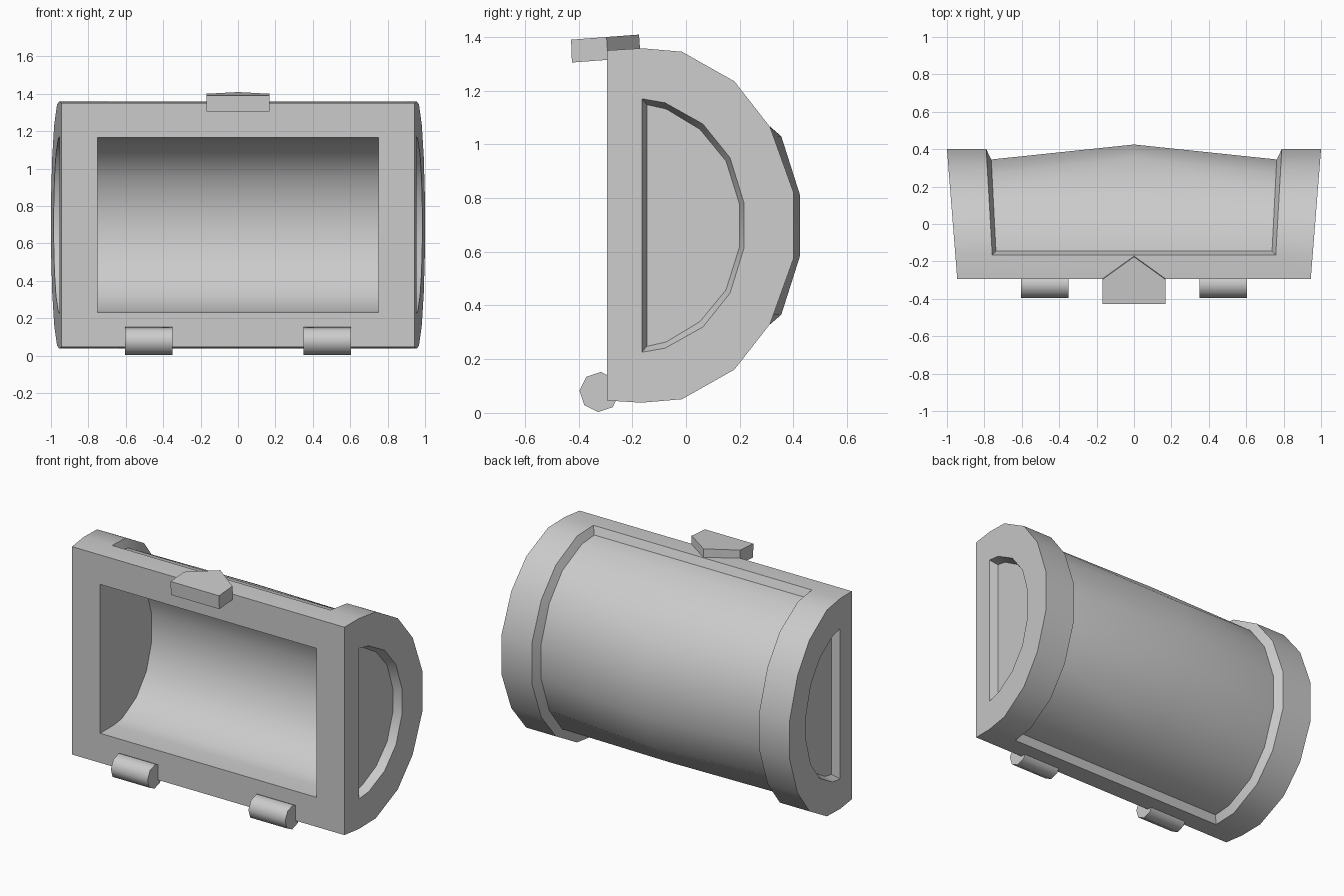
import bpy, bmesh, math

if "Cube" in bpy.data.objects:
    bpy.data.objects.remove(bpy.data.objects["Cube"])

ZC = 0.698  # mid height of the lid

def both(half):
    """Mirror a top half-profile of (y, z) points about mid height."""
    return half + [(y, 2 * ZC - z) for y, z in reversed(half)]

def finish(name, bm, angle):
    bmesh.ops.recalc_face_normals(bm, faces=bm.faces)
    me = bpy.data.meshes.new(name)
    bm.to_mesh(me)
    bm.free()
    ob = bpy.data.objects.new(name, me)
    bpy.context.collection.objects.link(ob)
    bpy.ops.object.select_all(action='DESELECT')
    ob.select_set(True)
    bpy.context.view_layer.objects.active = ob
    if angle:
        bpy.ops.object.shade_smooth_by_angle(angle=math.radians(angle))
    return ob

def bridge(bm, a, b, closed=False):
    n = len(a)
    for i in range(n if closed else n - 1):
        j = (i + 1) % n
        bm.faces.new((a[i], a[j], b[j], b[i]))

# Profiles seen from the side
outer = both([(-.295, 1.35), (-.165, 1.358), (-.015, 1.345), (.18, 1.235), (.313, 1.065), (.4, .823)])
panel = both([(-.145, 1.31), (-.03, 1.295), (.15, 1.195), (.27, 1.035), (.345, .81)])
bulge = both([(-.145, 1.31), (-.03, 1.295), (.165, 1.195), (.355, 1.03), (.425, .81)])
inset = both([(-.164, 1.17), (-.078, 1.155), (.063, 1.076), (.164, .95), (.216, .782)])
floor = both([(-.146, 1.148), (-.074, 1.132), (.052, 1.056), (.149, .938), (.2, .775)])
hollow = both([(-.295, 1.165), (-.164, 1.165), (-.078, 1.155), (.063, 1.076), (.164, .95), (.216, .782)])

end_x = lambda y: .945 + .055 * (y + .295) / .695      # slanted end faces
step_x = lambda y: .758 + .032 * (y + .165) / .565     # inner edge of end band
panel_x = lambda y: .738 + .025 * (y + .145) / .49     # edge of sunken panel

# Lid shell
bm = bmesh.new()
def loop(pts, fx, s=1):
    return [bm.verts.new((s * fx(y), y, z)) for y, z in pts]

mid = loop(bulge, lambda y: 0)
ends, bands, holes = [], [], []
for s in (-1, 1):
    end = loop(outer, end_x, s)
    band = loop(outer[1:-1], step_x, s)
    edge = loop(panel, panel_x, s)
    bridge(bm, end[1:-1], band)          # raised end band
    bridge(bm, band, edge)               # step down to the panel
    bridge(bm, edge, mid)                # bulging panel
    rim = loop(inset, end_x, s)
    base = loop(floor, lambda y: end_x(y) - .05, s)
    bridge(bm, end[1:-1], rim)           # end face around the recess
    bm.faces.new((end[0], end[1], rim[0]))
    bm.faces.new((end[0], rim[0], rim[-1], end[-1]))
    bm.faces.new((end[-1], rim[-1], end[-2]))
    bridge(bm, rim, base, True)          # recess in the end face
    bm.faces.new(base)
    hole = loop(hollow, lambda y: .75, s)
    bm.faces.new(hole)                   # end wall of the hollow
    ends.append(end)
    bands.append((band, edge))
    holes.append(hole)
bridge(bm, holes[0], holes[1])           # curved inside
for k, j in ((0, 1), (-1, -2)):          # top and bottom rims
    (l, le), (r, re) = bands
    bm.faces.new((ends[0][k], ends[0][j], l[k], r[k], ends[1][j], ends[1][k]))
    bm.faces.new((l[k], le[k], mid[k], re[k], r[k]))
front = [ends[0][0], ends[1][0], ends[1][-1], ends[0][-1]]
opening = [holes[0][0], holes[1][0], holes[1][-1], holes[0][-1]]
bridge(bm, front, opening, True)         # front frame
finish("lid_shell", bm, 35)

def prism(name, a, b, angle=0):
    bm = bmesh.new()
    va, vb = [[bm.verts.new(p) for p in ring] for ring in (a, b)]
    bridge(bm, va, vb, True)
    bm.faces.new(va)
    bm.faces.new(vb)
    return finish(name, bm, angle)

# Hinge barrels
for side, s in (("left", -1), ("right", 1)):
    ring = [(-.322 + .075 * math.cos(t), .078 + .075 * math.sin(t))
            for t in (math.radians(176 + 45 * i) for i in range(8))]
    prism("hinge_" + side, [(s * .35, y, z) for y, z in ring],
          [(s * .605, y, z) for y, z in ring], 50)

# Pointed latch plate, slightly tilted
plan = [(-.168, -.425), (.168, -.425), (.168, -.293), (0, -.172), (-.168, -.293)]
tilt = lambda y, z: z + .075 * (y + .425)
prism("latch", [(x, y - .003, tilt(y, 1.39)) for x, y in plan],
      [(x, y + .003 if y > -.4 else y, tilt(y, 1.305)) for x, y in plan])
